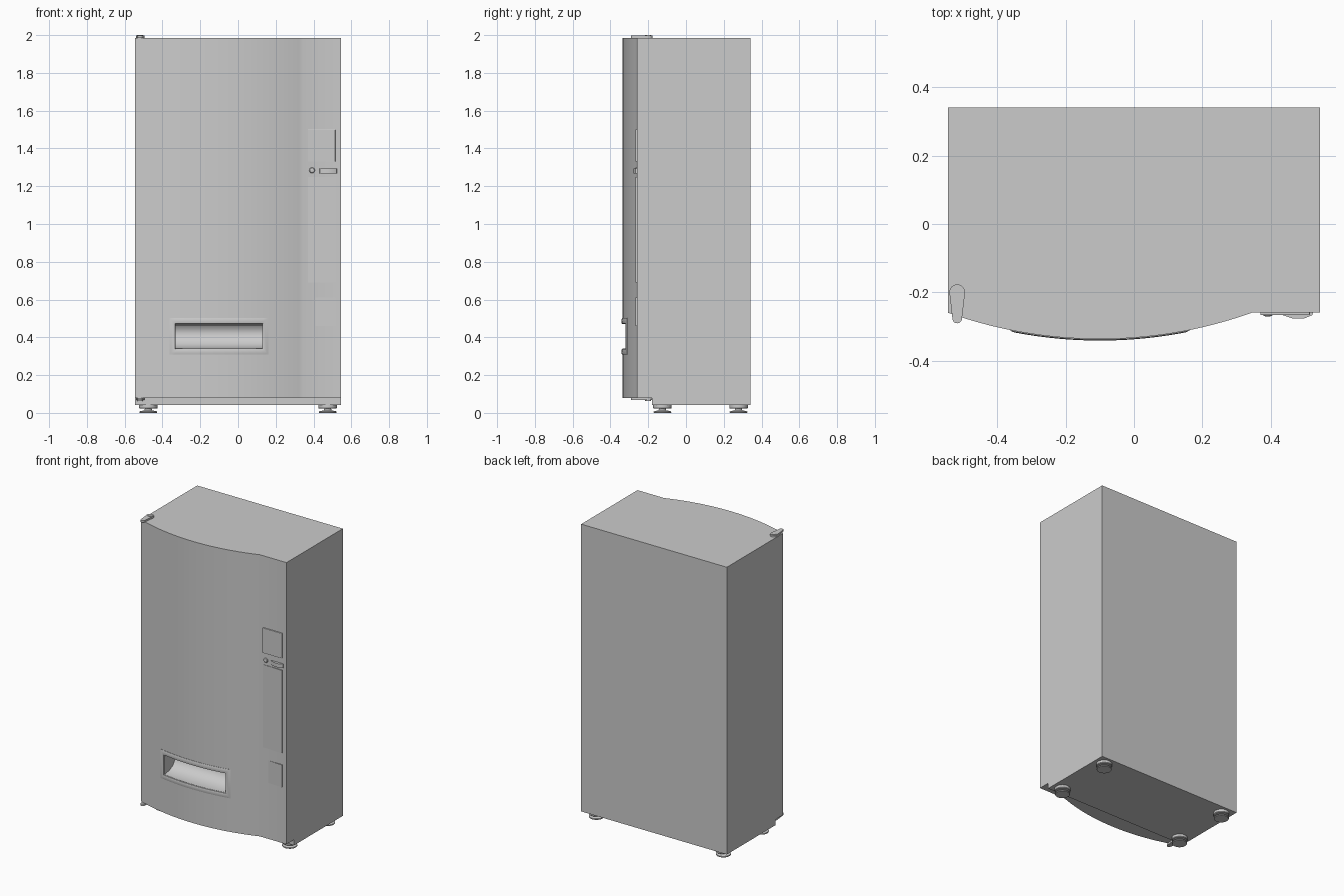
import bpy, bmesh, math
from mathutils import Vector

if "Cube" in bpy.data.objects:
    bpy.data.objects.remove(bpy.data.objects["Cube"])

W, BACK, SEAM, FLAT = 0.545, 0.342, -0.18, -0.26
TOP, DOOR_Z, BASE = 1.985, 0.08, 0.042
ARC_X, ARC_HALF, SAG = -0.1, 0.445, 0.077
R = (ARC_HALF ** 2 + SAG ** 2) / (2 * SAG)


def front_y(x):
    """Height of the bowed door front at x."""
    d = x - ARC_X
    if abs(d) >= ARC_HALF:
        return FLAT
    return FLAT - SAG + R - math.sqrt(R * R - d * d)


def finish(name, bm, smooth=True):
    bmesh.ops.recalc_face_normals(bm, faces=bm.faces)
    me = bpy.data.meshes.new(name)
    bm.to_mesh(me)
    bm.free()
    ob = bpy.data.objects.new(name, me)
    bpy.context.collection.objects.link(ob)
    if smooth:
        smooth_object(ob)
    return ob


def smooth_object(ob):
    bpy.ops.object.select_all(action='DESELECT')
    ob.select_set(True)
    bpy.context.view_layer.objects.active = ob
    bpy.ops.object.shade_smooth_by_angle(angle=math.radians(30))


def prism(name, points, offset, smooth=True):
    """Extrude a closed 3D outline along a vector."""
    bm = bmesh.new()
    face = bm.faces.new([bm.verts.new(p) for p in points])
    ext = bmesh.ops.extrude_face_region(bm, geom=[face])
    verts = [g for g in ext['geom'] if isinstance(g, bmesh.types.BMVert)]
    bmesh.ops.translate(bm, verts=verts, vec=Vector(offset))
    return finish(name, bm, smooth)


def box(name, x0, x1, y0, y1, z0, z1, bevel=0.0):
    pts = [(x0, y0, z0), (x1, y0, z0), (x1, y1, z0), (x0, y1, z0)]
    ob = prism(name, pts, (0, 0, z1 - z0), False)
    if bevel:
        m = ob.modifiers.new("bevel", 'BEVEL')
        m.width, m.segments = bevel, 2
    return ob


def lathe(name, centre, profile, axis='Z', n=32):
    """Stack of rings (radius, height) with capped ends."""
    bm = bmesh.new()
    rings = []
    for r, h in profile:
        ring = []
        for i in range(n):
            a = 2 * math.pi * i / n
            u, v = r * math.cos(a), r * math.sin(a)
            p = (u, v, h) if axis == 'Z' else (u, -h, v)
            ring.append(bm.verts.new(Vector(centre) + Vector(p)))
        rings.append(ring)
    bridge(bm, rings)
    bm.faces.new(rings[0])
    bm.faces.new(rings[-1])
    return finish(name, bm)


def bridge(bm, rings):
    for a, b in zip(rings, rings[1:]):
        for i in range(len(a)):
            j = (i + 1) % len(a)
            bm.faces.new((a[i], a[j], b[j], b[i]))


# Cabinet
box("cabinet", -W, W, SEAM, BACK, BASE, TOP)

# Bowed door
N = 40
outline = [(ARC_X - ARC_HALF + 2 * ARC_HALF * i / N) for i in range(N + 1)]
pts = [(x, front_y(x), DOOR_Z) for x in outline]
pts += [(W, FLAT, DOOR_Z), (W, SEAM, DOOR_Z), (-W, SEAM, DOOR_Z)]
door = prism("door", pts, (0, 0, TOP - DOOR_Z), False)

# Delivery opening scooped out of the door
TX0, TX1, TZ0, TZ1 = -0.33, 0.13, 0.34, 0.47
scoop = [(-0.5, TZ0), (-0.305, TZ0), (-0.26, 0.347), (-0.225, 0.366), (-0.205, 0.392),
         (-0.197, 0.42), (-0.2, 0.443), (-0.212, 0.46), (-0.235, TZ1), (-0.5, TZ1)]
cutter = prism("opening_cutter", [(TX0, y, z) for y, z in scoop], (TX1 - TX0, 0, 0), False)
cutter.hide_render = True
mod = door.modifiers.new("opening", 'BOOLEAN')
mod.operation, mod.solver, mod.object = 'DIFFERENCE', 'EXACT', cutter
bpy.context.view_layer.objects.active = door
bpy.ops.object.modifier_apply(modifier=mod.name)
bpy.data.objects.remove(cutter)
smooth_object(door)

# Raised frame around the opening
bm = bmesh.new()
rings = []
for grow, lift in ((0.032, -0.004), (0.032, 0.002), (0.022, 0.0045), (0.01, 0.0045),
                   (0.003, 0.003), (0.0, -0.003)):
    x0, x1, z0, z1 = TX0 - grow, TX1 + grow, TZ0 - grow, TZ1 + grow
    xs = [x0 + (x1 - x0) * i / 24 for i in range(25)]
    loop = [(x, z0) for x in xs] + [(x, z1) for x in reversed(xs)]
    rings.append([bm.verts.new((x, front_y(x) - lift, z)) for x, z in loop])
bridge(bm, rings)
finish("opening_frame", bm)

# Control strip: display, coin slot, button
box("display", 0.37, 0.515, -0.267, FLAT + 0.005, 1.33, 1.50, 0.002)
slot = [(0.43, -0.258), (0.435, -0.267), (0.465, -0.277), (0.498, -0.277),
        (0.522, -0.267), (0.525, -0.258)]
prism("coin_slot", [(x, y, 1.268) for x, y in slot], (0, 0, 0.026))
lathe("button", (0.392, FLAT, 1.284),
      [(0.015, -0.004), (0.015, 0.005), (0.012, 0.009), (0.006, 0.011)], 'Y', 24)

# Wedge shaped service panel and coin return, raised on the right edge
for name, x0, z0, z1 in (("service_panel", 0.37, 0.69, 1.25), ("coin_return", 0.41, 0.46, 0.61)):
    wedge = [(x0, FLAT + 0.004, z0), (x0, FLAT - 0.001, z0),
             (0.515, FLAT - 0.007, z0), (0.515, FLAT + 0.004, z0)]
    prism(name, wedge, (0, 0, z1 - z0), False)

# Hinges at the top and bottom of the door
HX = -0.518
for name, z0, z1, pin in (("top_hinge", TOP, 1.997, 1.9965), ("bottom_hinge", 0.067, DOOR_Z, 0.064)):
    shape = []
    for cy, r, start in ((-0.2, 0.023, 0), (-0.277, 0.014, math.pi)):
        shape += [(HX + r * math.cos(start + math.pi * i / 10),
                   cy + r * math.sin(start + math.pi * i / 10), z0) for i in range(11)]
    prism(name, shape, (0, 0, z1 - z0))
    lathe(name + "_pin", (HX, -0.2, pin), [(0.016, 0), (0.016, 0.0035)], 'Z', 24)

# Levelling feet
foot = [(0.045, 0), (0.047, 0.003), (0.046, 0.008), (0.02, 0.014), (0.018, 0.022),
        (0.045, 0.022), (0.049, 0.026), (0.049, BASE + 0.001)]
for side, x in (("left", -0.475), ("right", 0.475)):
    for end, y in (("front", -0.125), ("back", 0.278)):
        lathe(f"{end}_{side}_foot", (x, y, 0), foot)
